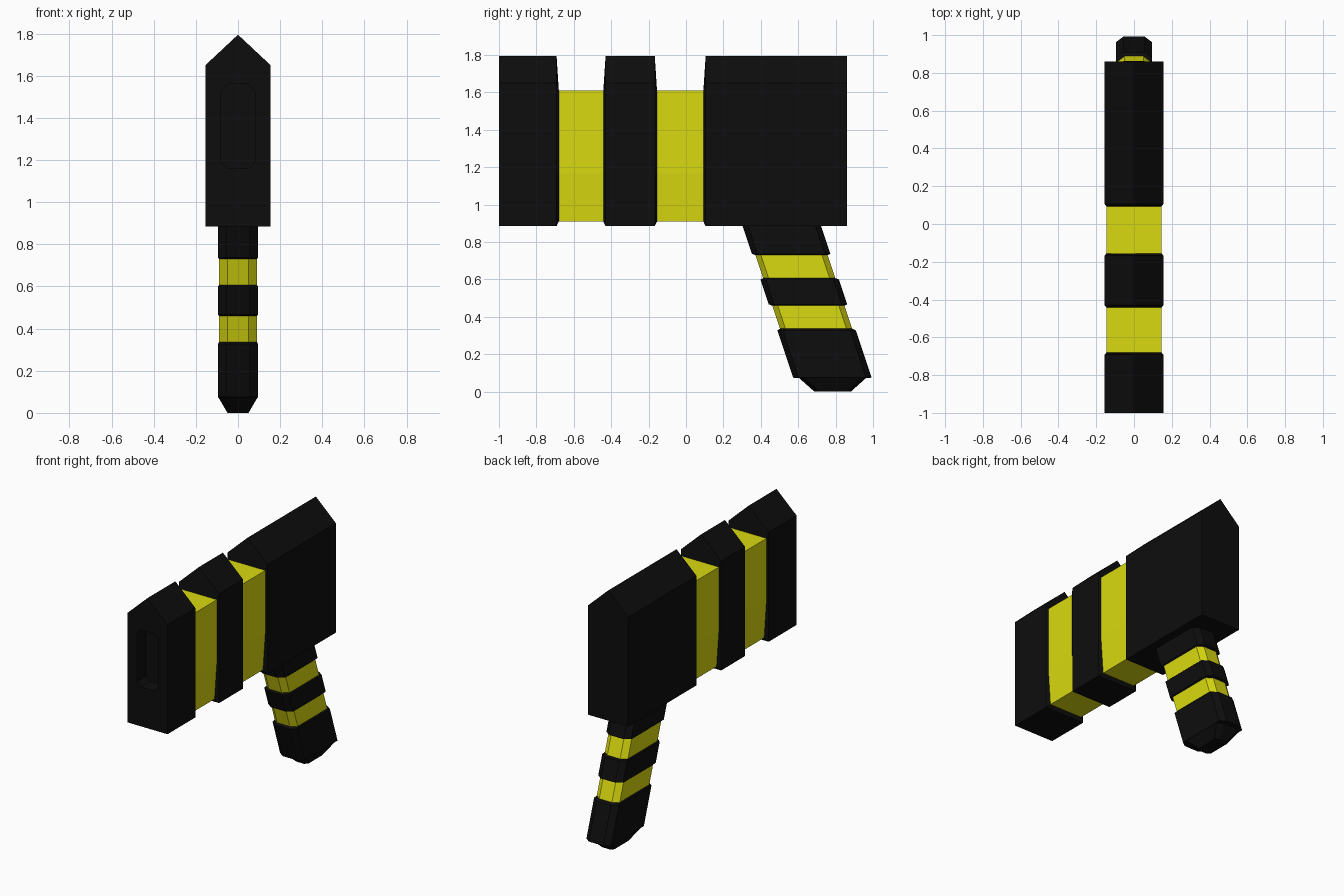
import bpy, bmesh

if "Cube" in bpy.data.objects:
    bpy.data.objects.remove(bpy.data.objects["Cube"])

def material(name, rgb):
    m = bpy.data.materials.new(name)
    m.diffuse_color = (*rgb, 1)
    m.use_nodes = True
    m.node_tree.nodes["Principled BSDF"].inputs["Base Color"].default_value = m.diffuse_color
    return m

BLACK = material("matte black", (0.004, 0.004, 0.004))
YELLOW = material("warning yellow", (0.7, 0.7, 0.005))

def loft(name, rings, mat):
    """Closed solid through rings of equal point count."""
    bm = bmesh.new()
    loops = [[bm.verts.new(p) for p in r] for r in rings]
    n = len(loops[0])
    for a, b in zip(loops, loops[1:]):
        for i in range(n):
            j = (i + 1) % n
            bm.faces.new((a[i], a[j], b[j], b[i]))
    bm.faces.new(loops[0][::-1])
    bm.faces.new(loops[-1])
    bmesh.ops.recalc_face_normals(bm, faces=bm.faces)
    me = bpy.data.meshes.new(name)
    bm.to_mesh(me)
    bm.free()
    me.materials.append(mat)
    ob = bpy.data.objects.new(name, me)
    bpy.context.collection.objects.link(ob)
    return ob

# Body cross-sections: gabled outer shell and flat-topped inner core
def shell(y):
    half = [(0.155, 0.885), (0.155, 1.17), (0.155, 1.65)]
    return ([(x, y, z) for x, z in half] + [(0, y, 1.795)]
            + [(-x, y, z) for x, z in half[::-1]])

def core(y):
    half = [(0.128, 0.91), (0.146, 1.17), (0.146, 1.61)]
    return ([(x, y, z) for x, z in half] + [(0, y, 1.61)]
            + [(-x, y, z) for x, z in half[::-1]])

# Black body blocks, with leaning walls where they meet the grooves
front = loft("front_block", [shell(-1), shell(-0.692), core(-0.68)], BLACK)
loft("middle_block", [core(-0.442), shell(-0.43), shell(-0.167), core(-0.155)], BLACK)
loft("rear_block", [core(0.093), shell(0.105), shell(0.86)], BLACK)

# Yellow body bands
loft("front_band", [core(-0.68), core(-0.442)], YELLOW)
loft("rear_band", [core(-0.155), core(0.093)], YELLOW)

# Muzzle recess in the front face
def slot(y, hx, hz):
    c = 0.03
    return [(sx * x, y, 1.36 + sz * z) for sx, sz, x, z in (
        (1, -1, hx, hz - c), (1, 1, hx, hz - c), (1, 1, hx - c, hz), (-1, 1, hx - c, hz),
        (-1, 1, hx, hz - c), (-1, -1, hx, hz - c), (-1, -1, hx - c, hz), (1, -1, hx - c, hz))]

cutter = loft("recess_cutter", [slot(-1.05, 0.08, 0.2), slot(-0.9, 0.08, 0.2)], BLACK)
cutter.hide_render = True
mod = front.modifiers.new("recess", 'BOOLEAN')
mod.object, mod.operation, mod.solver = cutter, 'DIFFERENCE', 'EXACT'
bpy.context.view_layer.objects.active = front
bpy.ops.object.modifier_apply(modifier=mod.name)
bpy.data.objects.remove(cutter)

# Slanted grip: octagonal rings sheared backwards towards the foot
def grip(z, hx=0.096, hy=0.21, cx=0.04, cy=0.03, y=None):
    y = 0.5125 + (0.885 - z) / 3 if y is None else y
    pts = [(hx, -hy + cy), (hx, hy - cy), (hx - cx, hy), (-hx + cx, hy),
           (-hx, hy - cy), (-hx, -hy + cy), (-hx + cx, -hy), (hx - cx, -hy)]
    return [(px, y + py, z) for px, py in pts]

def thin(z):
    return grip(z, 0.089, 0.193)

loft("grip_top", [grip(0.9), grip(0.737), thin(0.73)], BLACK)
loft("grip_upper_band", [thin(0.73), thin(0.607)], YELLOW)
loft("grip_ring", [thin(0.607), grip(0.6), grip(0.467), thin(0.46)], BLACK)
loft("grip_lower_band", [thin(0.46), thin(0.337)], YELLOW)
loft("grip_foot", [thin(0.337), grip(0.327), grip(0.075),
                   grip(0.072, 0.092, 0.178),
                   grip(0, 0.05, 0.097, 0.02, 0.02, y=0.784)], BLACK)
